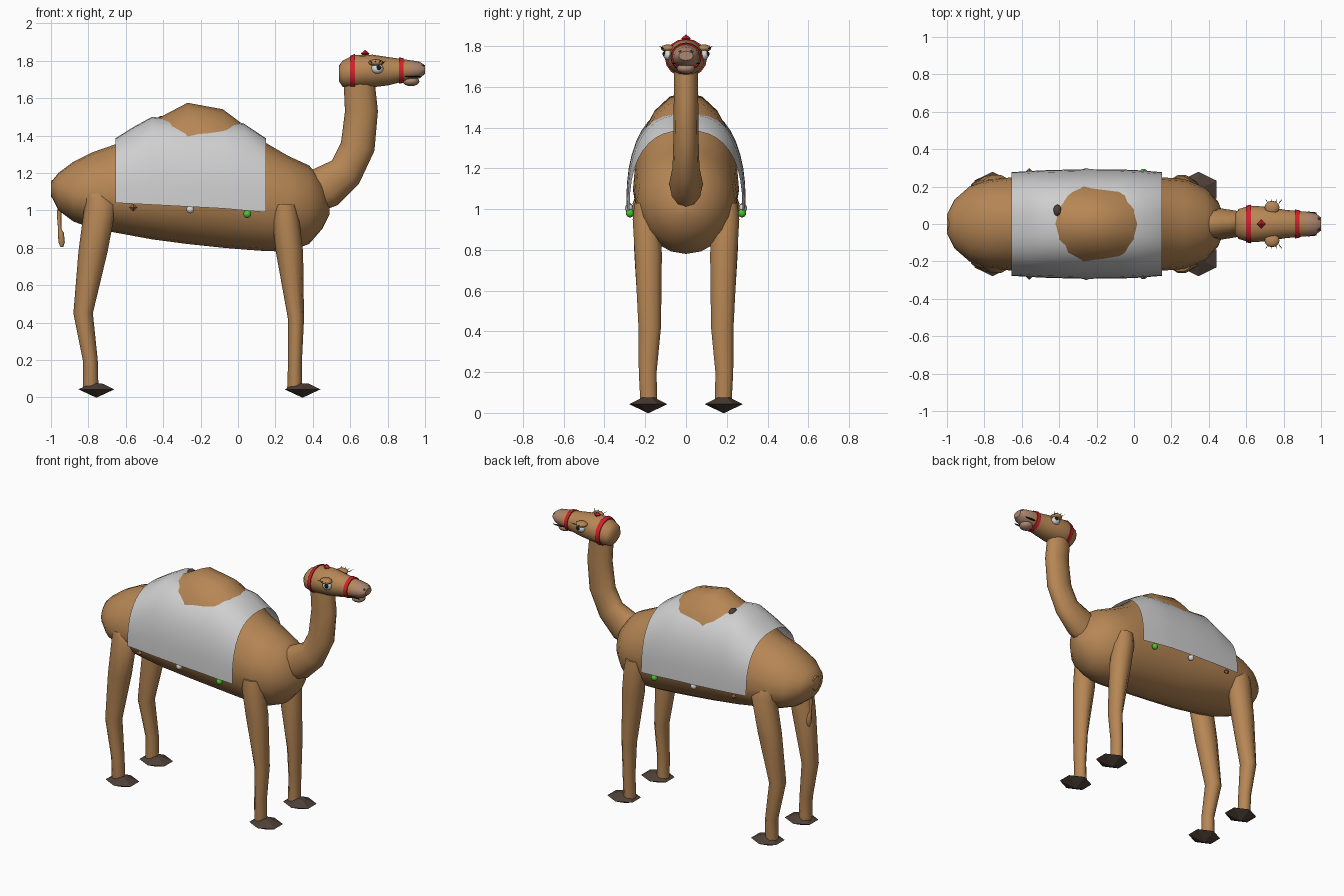
import bpy, bmesh, math
from mathutils import Vector

if "Cube" in bpy.data.objects:
    bpy.data.objects.remove(bpy.data.objects["Cube"])

def material(name, rgb):
    m = bpy.data.materials.new(name)
    m.diffuse_color = (*rgb, 1)
    m.use_nodes = True
    m.node_tree.nodes["Principled BSDF"].inputs["Base Color"].default_value = m.diffuse_color
    return m

FUR = material("fur_brown", (0.47, 0.24, 0.09))
CLOTH = material("cloth_grey", (0.62, 0.62, 0.62))
HOOF = material("hoof_dark", (0.075, 0.05, 0.038))
RED = material("strap_red", (0.65, 0.015, 0.025))
GREEN = material("bead_green", (0.07, 0.55, 0.03))
NOSE = material("nose_pink", (0.42, 0.24, 0.16))
WHITE = material("eye_white", (0.7, 0.7, 0.7))
BLACK = material("black", (0.01, 0.01, 0.01))
RUST = material("bead_brown", (0.3, 0.13, 0.05))
X, Y, Z = Vector((1, 0, 0)), Vector((0, 1, 0)), Vector((0, 0, 1))


def finish(name, bm, mats, angle=50):
    bmesh.ops.recalc_face_normals(bm, faces=bm.faces[:])
    me = bpy.data.meshes.new(name)
    bm.to_mesh(me)
    bm.free()
    for m in mats:
        me.materials.append(m)
    ob = bpy.data.objects.new(name, me)
    bpy.context.collection.objects.link(ob)
    if angle:
        bpy.ops.object.select_all(action='DESELECT')
        ob.select_set(True)
        bpy.context.view_layer.objects.active = ob
        bpy.ops.object.shade_smooth_by_angle(angle=math.radians(angle))
    return ob


def ring(c, u, v, ru, up, down=None, n=16):
    """Oval of points; the +v and -v halves may differ in height."""
    down = up if down is None else down
    pts = []
    for i in range(n):
        a = 2 * math.pi * i / n
        s = math.sin(a)
        pts.append(Vector(c) + u * ru * math.cos(a) + v * s * (up if s > 0 else down))
    return pts


def loft(name, rings, mats, angle=50, closed=True, rule=None):
    bm = bmesh.new()
    rows = [[bm.verts.new(p) for p in r] for r in rings]
    n = len(rows[0])
    for a, b in zip(rows, rows[1:]):
        for i in range(n if closed else n - 1):
            j = (i + 1) % n
            bm.faces.new((a[i], a[j], b[j], b[i]))
    if closed:
        bm.faces.new(rows[0])
        bm.faces.new(rows[-1])
    if rule:
        for f in bm.faces:
            f.material_index = rule(f.calc_center_median())
    return finish(name, bm, mats, angle)


def ball(name, c, size, mat, seg=12, rings=8):
    bm = bmesh.new()
    bmesh.ops.create_uvsphere(bm, u_segments=seg, v_segments=rings, radius=1)
    for v in bm.verts:
        v.co = Vector(c) + Vector(v.co[i] * size[i] for i in range(3))
    return finish(name, bm, [mat], 50 if seg > 4 else 0)


# Body with hump: x, bottom, widest height, top, half width
body = [(-1.0, 1.08, 1.12, 1.15, .05), (-.96, 1.0, 1.1, 1.2, .13), (-.88, .94, 1.08, 1.26, .2),
        (-.78, .905, 1.08, 1.31, .235), (-.65, .88, 1.08, 1.355, .25), (-.46, .845, 1.09, 1.475, .26),
        (-.27, .82, 1.1, 1.575, .26), (-.08, .80, 1.1, 1.54, .26), (.04, .79, 1.08, 1.45, .255),
        (.15, .782, 1.06, 1.36, .25), (.27, .78, 1.04, 1.29, .24), (.38, .82, 1.03, 1.24, .195),
        (.45, .9, 1.02, 1.16, .12), (.49, .98, 1.0, 1.03, .02)]
loft("body", [ring((x, 0, c), Y, Z, w, t - c, c - b, 20) for x, b, c, t, w in body], [FUR])

# Blanket: x, hem height, top, half width; squarish arch that lets the hump poke through
blanket = [(-.655, 1.04, 1.385, .277), (-.56, 1.035, 1.445, .283), (-.46, 1.03, 1.50, .288),
           (-.27, 1.02, 1.48, .293), (-.08, 1.01, 1.48, .292), (.03, 1.0, 1.465, .287), (.15, .99, 1.385, .277)]


def arch(x, b, t, w, n=20, p=2 / 2.5):
    pts = []
    for i in range(n + 1):
        a = math.pi * i / n
        c = math.cos(a)
        pts.append((x, math.copysign(abs(c) ** p, c) * w, b + (t - b) * max(math.sin(a), 0) ** p))
    return pts


loft("blanket", [arch(*r) for r in blanket], [CLOTH], closed=False)

# Neck: x, z, radius in the side plane, half width, section tilt
neck = [(.36, 1.08, .11, .07, 70), (.47, 1.125, .115, .083, 58), (.575, 1.205, .095, .066, 40),
        (.64, 1.34, .092, .062, 14), (.66, 1.53, .088, .06, 0), (.645, 1.72, .082, .06, -5)]
loft("neck", [ring((x, 0, z), Vector((math.cos(math.radians(t)), 0, -math.sin(math.radians(t)))), Y, r, w, n=12)
              for x, z, r, w, t in neck], [FUR])

# Head: x, bottom, top, half width
head = [(.54, 1.69, 1.775, .055), (.56, 1.66, 1.80, .08), (.62, 1.652, 1.83, .098), (.72, 1.658, 1.832, .092),
        (.80, 1.668, 1.82, .077), (.87, 1.685, 1.81, .07), (.92, 1.695, 1.803, .066),
        (.97, 1.705, 1.795, .058), (1.0, 1.73, 1.775, .035)]


def head_ring(x, grow=0.0):
    for a, b in zip(head, head[1:]):
        if a[0] <= x <= b[0]:
            f = (x - a[0]) / (b[0] - a[0])
            lo, hi, w = (a[k] + (b[k] - a[k]) * f for k in (1, 2, 3))
            return ring((x, 0, (lo + hi) / 2), Y, Z, w + grow, (hi - lo) / 2 + grow, n=16)


loft("head", [head_ring(h[0]) for h in head], [FUR, NOSE], rule=lambda c: int(c.x > .93))
ball("lower_lip", (.925, 0, 1.69), (.045, .045, .026), NOSE)

# Bridle straps and forehead jewel
for name, x in (("rear_strap", .60), ("nose_strap", .86)):
    loft(name, [head_ring(x, .006), head_ring(x + .025, .006)], [RED], 40)
ball("forehead_jewel", (.68, 0, 1.838), (.024, .024, .02), RED, 4, 2)

for s, side in ((1, "left"), (-1, "right")):
    # Eyes, lids, lashes, nostrils and mouth
    ball(side + "_eye", (.745, s * .088, 1.758), (.032, .024, .027), WHITE)
    ball(side + "_pupil", (.752, s * .105, 1.762), (.014, .01, .014), BLACK)
    ball(side + "_eyelid", (.738, s * .088, 1.79), (.04, .036, .018), FUR)
    for k in range(4):
        base = Vector((.72 + .018 * k, s * .11, 1.787))
        tip = base + Vector((.012 * (k - 1.5), s * .022, .014))
        loft(side + "_lash", [ring(base, X, Z, .003, .003, n=4), ring(tip, X, Z, .001, .001, n=4)], [BLACK], 0)
    ball(side + "_nostril", (.983, s * .027, 1.772), (.012, .01, .008), HOOF, 8, 6)
    ball(side + "_mouth_line", (.935, s * .058, 1.715), (.045, .008, .004), BLACK, 8, 6)

    # Legs: z, x, x radius, y, y radius
    front = [(1.03, .25, .06, .205, .05), (.95, .255, .072, .195, .07), (.78, .275, .073, .185, .07),
             (.42, .31, .043, .178, .058), (.2, .305, .037, .188, .046), (.05, .303, .04, .183, .043)]
    hind = [(1.09, -.76, .06, .19, .05), (1.03, -.735, .085, .195, .07), (.78, -.775, .078, .187, .07),
            (.45, -.828, .052, .178, .058), (.2, -.79, .04, .188, .046), (.05, -.788, .042, .183, .043)]
    for kind, leg, fx in (("front", front, .345), ("hind", hind, -.757)):
        loft(f"{side}_{kind}_leg", [ring((x, s * y, z), X, Y, rx, ry, n=10) for z, x, rx, y, ry in leg], [FUR])
        # Hexagonal pointed foot
        loft(f"{side}_{kind}_foot",
             [ring((fx, s * .185, z), Y, X, r * .96, r * 1.13, n=6)
              for z, r in ((0, .004), (.043, .098), (.075, .03))], [HOOF], 0)

    # Beads on the blanket hem
    ball(side + "_brown_bead", (-.56, s * .278, 1.015), (.023, .02, .02), RUST, 4, 2)
    ball(side + "_white_bead", (-.255, s * .28, 1.005), (.021, .02, .021), WHITE)
    ball(side + "_green_bead", (.05, s * .275, .98), (.021, .02, .021), GREEN)

# Tail with tuft, and rear ring
tail = [(1.04, -.95, .012), (.98, -.957, .012), (.9, -.953, .009), (.88, -.947, .016), (.83, -.943, .017), (.805, -.942, .008)]
loft("tail", [ring((x, 0, z), X, Y, r, r, n=8) for z, x, r in tail], [FUR])
loft("rear_ring", [ring((x, 0, 1.115), Y, Z, r, r, n=14)
                   for x, r in ((-.975, .055), (-1.0, .045), (-1.0, .034), (-.99, .03))], [FUR, HOOF], 30,
     rule=lambda c: int(abs(c.x + .99) < .001))

# Dark knob at the back of the hump
ball("hump_knob", (-.41, .07, 1.475), (.025, .035, .03), HOOF, 10, 8)
